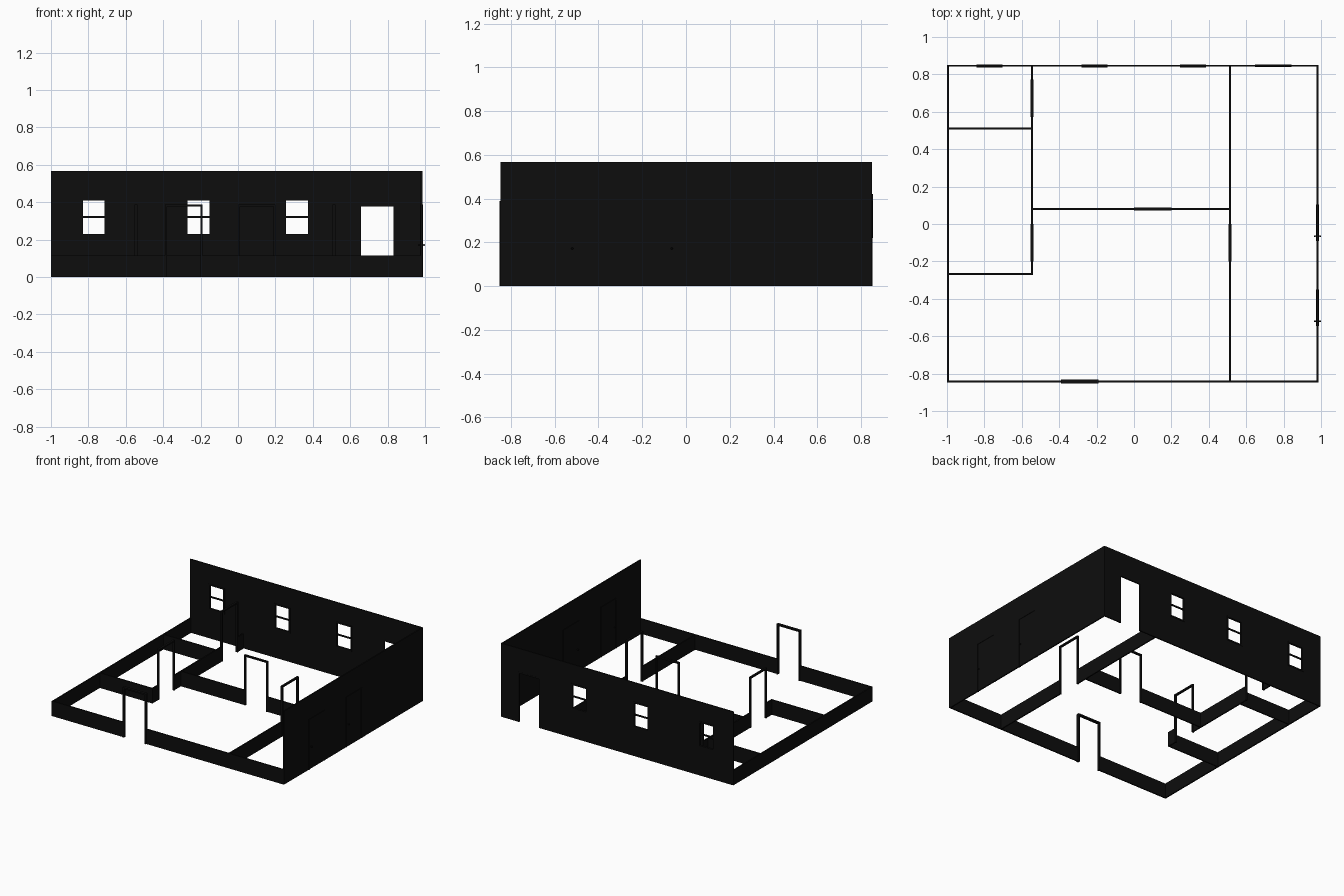
import bpy
import bmesh
from mathutils import Matrix

cube = bpy.data.objects.get("Cube")
if cube:
    bpy.data.objects.remove(cube, do_unlink=True)

mat = bpy.data.materials.new("near_black")
mat.use_nodes = True
colour = (0.004, 0.004, 0.004, 1)
mat.diffuse_color = colour
mat.node_tree.nodes["Principled BSDF"].inputs["Base Color"].default_value = colour

TALL, LOW = 0.567, 0.115      # wall heights
WALL = 0.005                  # half thickness of walls
FRAME = 0.008                 # half thickness of frames
BAR = 0.011                   # width of frame bars
DOOR_TOP = 0.388
SILL, HEAD = 0.22, 0.42       # outer heights of windows


def box(bm, axis, pos, half, a, b, z0, z1):
    """Box running from a to b along the axis, centred on pos across it."""
    if b - a < 1e-5 or z1 - z0 < 1e-5:
        return
    along, across = ((a + b) / 2, b - a), (pos, 2 * half)
    x, y = (along, across) if axis == "x" else (across, along)
    m = Matrix.Translation((x[0], y[0], (z0 + z1) / 2)) @ Matrix.Diagonal((x[1], y[1], z1 - z0, 1))
    bmesh.ops.create_cube(bm, size=1, matrix=m)


def finish(bm, name):
    mesh = bpy.data.meshes.new(name)
    bm.to_mesh(mesh)
    bm.free()
    mesh.materials.append(mat)
    obj = bpy.data.objects.new(name, mesh)
    bpy.context.scene.collection.objects.link(obj)
    return obj


def frame(name, axis, pos, a, b, z0, z1, half=FRAME, window=False):
    """Door frame, or a window frame with a sill and a middle bar."""
    bm = bmesh.new()
    for lo in (a, b - BAR):
        box(bm, axis, pos, half, lo, lo + BAR, z0, z1)
    box(bm, axis, pos, half, a + BAR, b - BAR, z1 - BAR, z1)
    if window:
        mid = (z0 + z1) / 2
        box(bm, axis, pos, half, a + BAR, b - BAR, z0, z0 + BAR)
        box(bm, axis, pos, half / 2, a + BAR, b - BAR, mid - BAR / 2, mid + BAR / 2)
    finish(bm, name)


def wall(name, axis, pos, a, b, height, doors=(), windows=(), frame_half=FRAME):
    """Wall with framed openings from its doors and windows."""
    holes = [(d[0], d[1], 0, DOOR_TOP) for d in doors]
    holes += [(w[0], w[1], SILL, HEAD) for w in windows]
    bm = bmesh.new()
    start = a
    for lo, hi, z0, z1 in sorted(holes):
        box(bm, axis, pos, WALL, start, lo, 0, height)
        box(bm, axis, pos, WALL, lo, hi, 0, z0)
        box(bm, axis, pos, WALL, lo, hi, z1, height)
        start = hi
    box(bm, axis, pos, WALL, start, b, 0, height)
    finish(bm, name)
    for i, (lo, hi) in enumerate(doors, 1):
        frame(f"{name}_door_frame_{i}", axis, pos, lo, hi, 0, DOOR_TOP, frame_half)
    for i, (lo, hi) in enumerate(windows, 1):
        frame(f"{name}_window_frame_{i}", axis, pos, lo, hi, SILL, HEAD, FRAME, True)


# Outer walls
EAST, WEST, FRONT, BACK = 0.981, -0.995, -0.842, 0.846
closed_doors = [(-0.545, -0.35), (-0.09, 0.105)]
wall("back_wall", "x", BACK, WEST - WALL, EAST + WALL, TALL,
     doors=[(0.647, 0.843)],
     windows=[(-0.841, -0.702), (-0.281, -0.142), (0.246, 0.385)], frame_half=0.006)
wall("left_wall", "y", EAST, FRONT - WALL, BACK - WALL, TALL, doors=closed_doors)
wall("front_wall", "x", FRONT, WEST - WALL, EAST - WALL, LOW, doors=[(-0.39, -0.19)], frame_half=0.011)
wall("right_wall", "y", WEST, FRONT + WALL, BACK - WALL, LOW)

# Room dividers
INNER_WEST, INNER_EAST = -0.545, 0.513
wall("right_divider", "y", INNER_WEST, -0.273, BACK - WALL, LOW, doors=[(-0.2, 0.0), (0.573, 0.773)])
wall("left_divider", "y", INNER_EAST, FRONT + WALL, BACK - WALL, LOW, doors=[(-0.2, 0.0)])
wall("middle_divider", "x", 0.08, INNER_WEST + WALL, INNER_EAST - WALL, LOW, doors=[(0.0, 0.2)])
for name, y in (("back_room_divider", 0.51), ("front_room_divider", -0.268)):
    wall(name, "x", y, WEST + WALL, INNER_WEST - WALL, LOW)

# Closed doors with a knob on each side
for i, (lo, hi) in enumerate(closed_doors, 1):
    bm = bmesh.new()
    box(bm, "y", EAST, WALL, lo + BAR, hi - BAR, 0, DOOR_TOP - BAR)
    finish(bm, f"door_panel_{i}")
    bm = bmesh.new()
    y, z = lo + 0.025, 0.171
    box(bm, "x", y, 0.003, EAST - 0.016, EAST + 0.016, z - 0.003, z + 0.003)
    for side in (-1, 1):
        bmesh.ops.create_uvsphere(bm, u_segments=12, v_segments=8, radius=0.005,
                                  matrix=Matrix.Translation((EAST + side * 0.014, y, z)))
    finish(bm, f"door_knobs_{i}")
